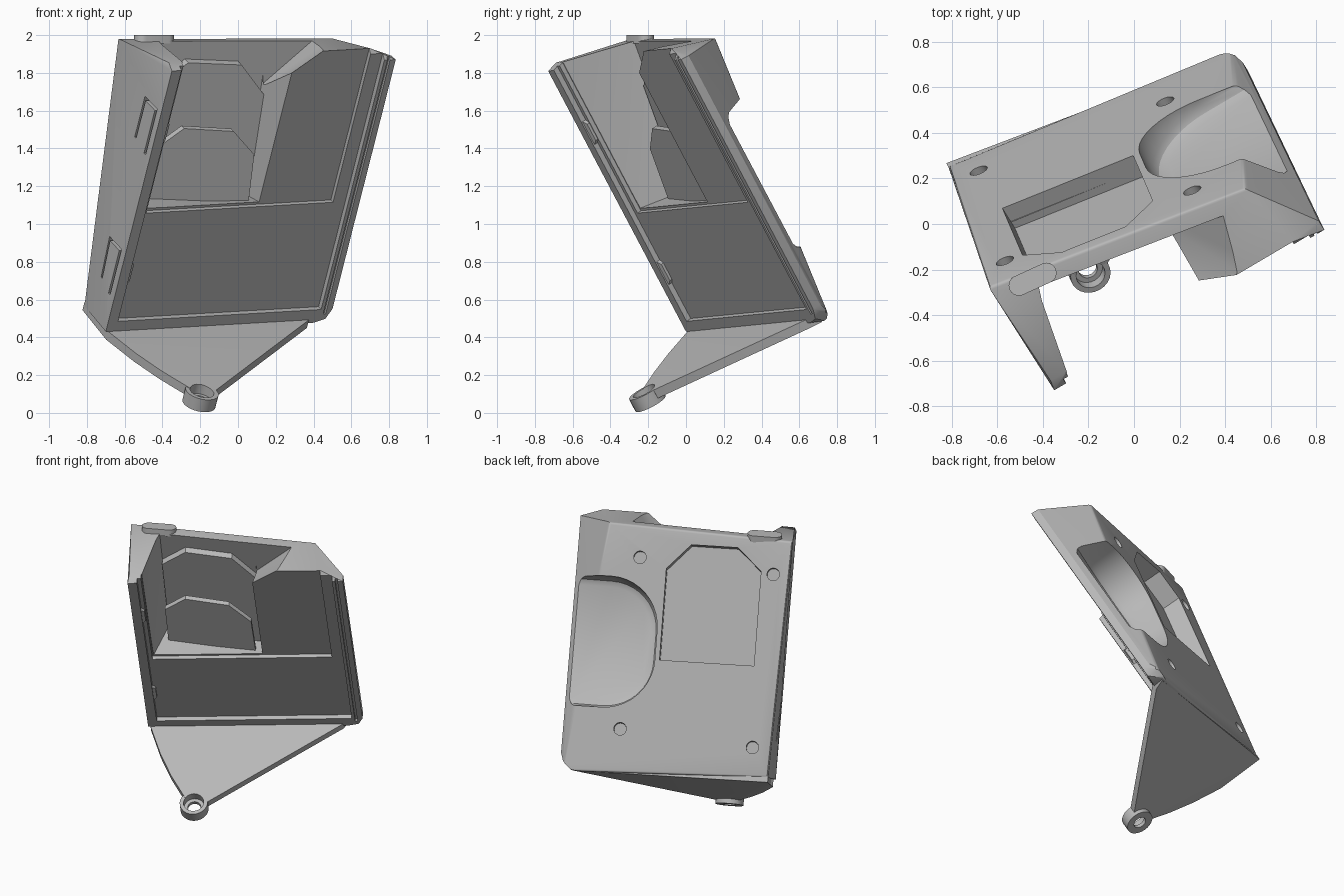
import bpy, bmesh, math
from mathutils import Vector

cube = bpy.data.objects.get("Cube")
if cube:
    bpy.data.objects.remove(cube, do_unlink=True)

# Tilted working frame: u = across, v = up the case, d = depth behind the rim
ORIGIN = Vector((-0.70, 0.0, 0.43))
U = Vector((0.86, 0.507, 0.05)).normalized()
V = Vector((0.21, -0.46, 0.86))
V = (V - U * V.dot(U)).normalized()
N = V.cross(U)

grey = bpy.data.materials.new("plain_grey")
grey.use_nodes = True
grey.diffuse_color = (0.48, 0.48, 0.48, 1)
grey.node_tree.nodes["Principled BSDF"].inputs["Base Color"].default_value = (0.48, 0.48, 0.48, 1)


def back(u, v):
    """Depth of the sloping back plate."""
    return 0.32 - 0.175 * u + 0.155 * v


def local(x, y, z):
    """World point to (u, v, d)."""
    p = Vector((x, y, z)) - ORIGIN
    return p.dot(U), p.dot(V), p.dot(N)


def solid(name, pts, bevel=False):
    """Convex solid around points given as (u, v, d)."""
    bm = bmesh.new()
    for u, v, d in pts:
        bm.verts.new(ORIGIN + U * u + V * v + N * d)
    res = bmesh.ops.convex_hull(bm, input=bm.verts)
    junk = {g for g in res["geom_interior"] + res["geom_unused"] if isinstance(g, bmesh.types.BMVert)}
    bmesh.ops.delete(bm, geom=list(junk), context='VERTS')
    bmesh.ops.dissolve_limit(bm, angle_limit=0.02, verts=bm.verts, edges=bm.edges)
    if bevel:
        def depth(e):
            return min((w.co - ORIGIN).dot(N) for w in e.verts)
        edges = [e for e in bm.edges if depth(e) > 0.075 and e.calc_length() > 0.4]
        bmesh.ops.bevel(bm, geom=edges, offset=0.015, segments=3, profile=0.5, affect='EDGES')
    bmesh.ops.recalc_face_normals(bm, faces=bm.faces)
    mesh = bpy.data.meshes.new(name)
    bm.to_mesh(mesh)
    bm.free()
    mesh.materials.append(grey)
    ob = bpy.data.objects.new(name, mesh)
    bpy.context.collection.objects.link(ob)
    return ob


def box(u0, u1, v0, v1, d0, d1):
    return [(u, v, d) for u in (u0, u1) for v in (v0, v1) for d in (d0, d1)]


def circle(cu, cw, r, n=24):
    return [(cu + r * math.cos(math.tau * i / n), cw + r * math.sin(math.tau * i / n)) for i in range(n)]


def disc(cu, cd, r, v0, v1):
    """Cylinder points standing along v."""
    return [(u, v, d) for u, d in circle(cu, cd, r) for v in (v0, v1)]


def sheet(outline, near, far):
    """Slab points parallel to the back plate."""
    return [(u, v, back(u, v) + k) for u, v in outline for k in (near, far)]


def cut(ob, pts):
    cutter = solid("cutter", pts)
    cutter.hide_render = True
    mod = ob.modifiers.new("cut", 'BOOLEAN')
    mod.operation = 'DIFFERENCE'
    mod.solver = 'EXACT'
    mod.object = cutter
    bpy.context.view_layer.objects.active = ob
    bpy.ops.object.modifier_apply(modifier=mod.name)
    bpy.data.objects.remove(cutter, do_unlink=True)


# Wedge-shaped case with a sloped left flank
rim = [(0, 0), (1.28, -0.02), (1.35, 0), (1.38, 0.06), (1.38, 1.59), (0, 1.6)]
outer = [(u, v, 0) for u, v in rim]
outer += [(1.38, 1.585, 0.05), (1.38, 0.06, 0.05), (0.01, 1.615, 0.06), (0.95, 1.635, 0.055), (1.24, 1.635, 0.055)]
outer += [(u, v, back(u, v)) for u, v in [(0.035, -0.02), (1.3, -0.055), (1.36, 0), (1.18, 1.53), (-0.01, 1.48)]]
case = solid("case", outer, bevel=True)

# Shallow front tray, a deeper upper half and the groove beside the left lip
cut(case, box(0.06, 1.31, 0.06, 1.8, -0.1, 0.03))
cut(case, box(0.085, 1.235, 0.705, 1.8, -0.1, 0.055))
cut(case, box(1.33, 1.345, 0.03, 1.8, -0.1, 0.015))

# Chamber behind the tray, open at the top, its right wall thickening backwards
chamber = [(u, v, 0.03) for u in (0.085, 0.79) for v in (0.725, 1.75)]
chamber += [(u, v, back(u, v) - 0.08) for u in (0.18, 0.79) for v in (0.68, 1.75)]
cut(case, chamber)
shoulder = [(0.75, 1.53, 0), (1.02, 1.74, 0), (0.75, 1.74, 0)]
shoulder += [(u, v, back(u, v) - 0.08) for u, v in [(0.75, 1.25), (1.12, 1.64), (0.75, 1.74)]]
cut(case, shoulder)

# Window with clipped top corners
window = [(0.18, 0.68), (0.79, 0.68), (0.79, 1.26), (0.64, 1.42), (0.34, 1.42), (0.18, 1.28)]
cut(case, sheet(window, -0.12, 0.1))

# Rounded scoop with a soft floor, running out through the left flank
scoop = []
for r, d in ((0.32, 0.6), (0.32, 0.14), (0.305, 0.11), (0.27, 0.09)):
    scoop += [(u, v, d) for c in (0.68, 0.87) for u, v in circle(1.14, c, r, 40) if u <= 1.141]
    scoop += [(1.6, 0.68 - r, d), (1.6, 0.87 + r, d)]
cut(case, scoop)

# Four screw recesses
for u, v in [(0.15, 0.165), (1.01, 0.23), (0.965, 1.32), (0.10, 1.265)]:
    cut(case, sheet(circle(u, v, 0.04), -0.05, 0.08))

# Spring clips: slits in the right wall with a nub inside
for i, v in enumerate((0.20, 1.06)):
    cut(case, box(-0.05, 0.053, v, v + 0.28, 0.045, 0.062))
    cut(case, box(-0.05, 0.053, v + 0.03, v + 0.28, 0.165, 0.18))
    cut(case, box(-0.05, 0.053, v + 0.262, v + 0.28, 0.045, 0.18))
    solid(f"clip_nub_{i + 1}", [(0.04, v + a, d) for a in (0.06, 0.24) for d in (0.0, 0.04)]
          + [(0.08, v + a, d) for a in (0.1, 0.2) for d in (0.015, 0.035)])

# Inner flap and its two tabs
flap = [(0.18, 0.68), (0.745, 0.68), (0.735, 0.97), (0.60, 1.095), (0.32, 1.10), (0.18, 0.98)]
solid("flap", sheet(flap, -0.215, -0.185))
for side, u in (("right", 0.2), ("left", 0.685)):
    tab = [(u, 0.68), (u + 0.045, 0.68), (u + 0.045, 0.85), (u, 0.85)]
    solid(f"flap_tab_{side}", sheet(tab, -0.19, -0.14))

# Mounting fin under the case, with a slightly bulging right edge
fin_outline = [(0.035, 0.31), (0.015, 0.0), (0.085, -0.2), (0.16, -0.36), (0.26, -0.53),
               (0.40, -0.55), (1.25, 0.0), (1.29, 0.06)]
fin = solid("mounting_fin", [(u, t + 0.11 * min(d, 0), d) for u, d in fin_outline for t in (-0.05, 0.0)])

# Eyelet at the fin tip, counterbored
eyelet = solid("eyelet", disc(0.31, -0.556, 0.09, -0.135, -0.06))
for part in (fin, eyelet):
    cut(part, disc(0.31, -0.556, 0.065, -0.11, 0.1))
    cut(part, disc(0.31, -0.556, 0.042, -0.3, 0.1))

# Flat rounded knob lying level on the top edge
knob = [local(x, y, z) for cx, cy in ((-0.505, -0.27), (-0.385, -0.215))
        for x, y in circle(cx, cy, 0.045) for z in (1.955, 2.0)]
solid("top_knob", knob)

# Smooth shading with crisp edges
bpy.ops.object.select_all(action='DESELECT')
for ob in bpy.context.collection.objects:
    if ob.type == 'MESH' and grey.name in ob.data.materials:
        ob.select_set(True)
        bpy.context.view_layer.objects.active = ob
bpy.ops.object.shade_smooth_by_angle(angle=math.radians(30))
